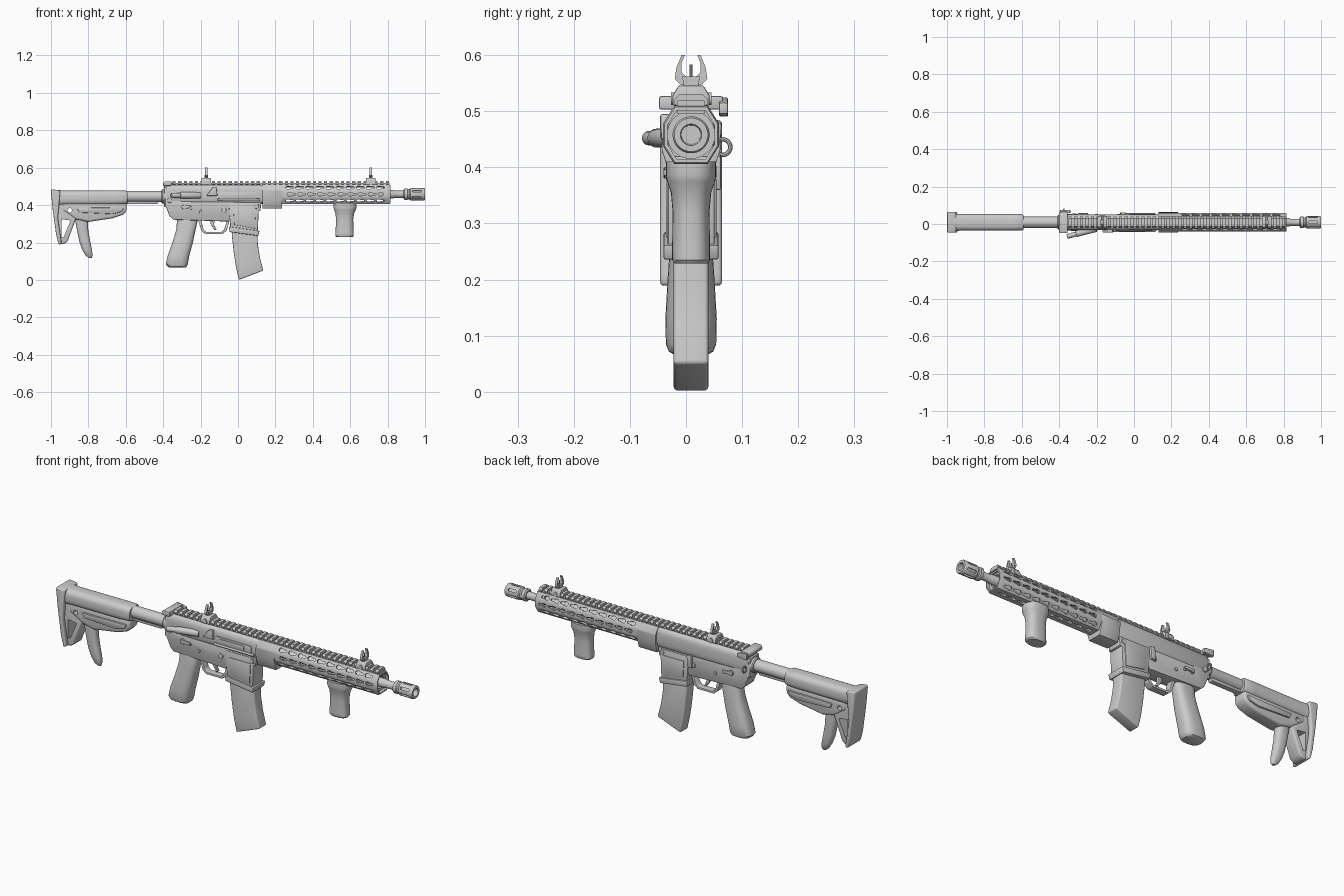
import bpy, bmesh, math
from mathutils import Vector

YC = 0.009   # centre plane of the body
ZB = 0.458   # bore height


def make(name, bm, bevel=0.0, seg=2):
    bmesh.ops.remove_doubles(bm, verts=bm.verts, dist=1e-5)
    bmesh.ops.recalc_face_normals(bm, faces=bm.faces)
    me = bpy.data.meshes.new(name)
    bm.to_mesh(me)
    bm.free()
    ob = bpy.data.objects.new(name, me)
    bpy.context.collection.objects.link(ob)
    if bevel:
        m = ob.modifiers.new("bevel", 'BEVEL')
        m.width, m.segments, m.limit_method, m.angle_limit = bevel, seg, 'ANGLE', math.radians(35)
    return ob


def extrude(bm, a, b):
    """Closed solid between two matching outlines."""
    va, vb = [bm.verts.new(p) for p in a], [bm.verts.new(p) for p in b]
    n = len(va)
    bm.faces.new(va)
    bm.faces.new(vb[::-1])
    for i in range(n):
        bm.faces.new((va[i], vb[i], vb[(i + 1) % n], va[(i + 1) % n]))


def side(name, pts, hw, bevel=0.0, y=YC, seg=2):
    """Side profile (x, z) extruded across y."""
    bm = bmesh.new()
    extrude(bm, [(x, y - hw, z) for x, z in pts], [(x, y + hw, z) for x, z in pts])
    return make(name, bm, bevel, seg)


def cross(bm, pts, x0, x1):
    """Cross-section (y, z) extruded along x."""
    extrude(bm, [(x0, YC + y, z) for y, z in pts], [(x1, YC + y, z) for y, z in pts])


def loft(name, secs, axis='x', p=2.0, n=32, closed=False):
    """Super-ellipse sections: (position, centre, radius, y radius)."""
    bm = bmesh.new()
    rings = []
    for t, c, r, ry in secs:
        ring = []
        for i in range(n):
            a = 2 * math.pi * (i + 0.5) / n
            u, v = (math.copysign(abs(f) ** (2 / p), f) for f in (math.cos(a), math.sin(a)))
            co = (t, YC + ry * v, c + r * u) if axis == 'x' else (c + r * u, YC + ry * v, t)
            ring.append(bm.verts.new(co))
        rings.append(ring)
    pairs = list(zip(rings, rings[1:])) + ([(rings[-1], rings[0])] if closed else [])
    for a, b in pairs:
        for i in range(n):
            bm.faces.new((a[i], a[(i + 1) % n], b[(i + 1) % n], b[i]))
    if not closed:
        bm.faces.new(rings[0])
        bm.faces.new(rings[-1])
    return make(name, bm)


def lathe(name, prof, z=ZB, closed=False):
    return loft(name, [(x, z, r, r) for x, r in prof], closed=closed)


def rod(name, a, b, r, n=20, bevel=0.0):
    a, b = Vector(a), Vector(b)
    bm = bmesh.new()
    bmesh.ops.create_cone(bm, cap_ends=True, segments=n, radius1=r, radius2=r, depth=(b - a).length)
    rot = (b - a).to_track_quat('Z', 'Y')
    for v in bm.verts:
        v.co = rot @ v.co + (a + b) / 2
    return make(name, bm, bevel)


def cut(ob, cutter):
    m = ob.modifiers.new("cut", 'BOOLEAN')
    m.object, m.operation, m.solver = cutter, 'DIFFERENCE', 'EXACT'
    cutter.hide_render = True
    cutters.append(cutter)


cutters = []

# Barrel and slotted muzzle
lathe("barrel", [(0.1, 0.022), (0.83, 0.022), (0.835, 0.019), (0.9, 0.019)])
muzzle = lathe("muzzle", [(0.885, 0.024), (0.89, 0.031), (0.905, 0.031), (0.91, 0.027), (0.918, 0.027), (0.923, 0.033),
                          (0.995, 0.033), (1.0, 0.030), (1.0, 0.019), (0.925, 0.017)])
bm = bmesh.new()
for k in range(6):
    a = math.radians(60 * k + 30)
    d, t = Vector((0, math.cos(a), math.sin(a))), Vector((0, -math.sin(a), math.cos(a)))
    o = Vector((0, YC, ZB))
    prof = [(0.935, -.006), (0.978, -.006), (0.982, 0), (0.978, .006), (0.935, .006), (0.931, 0)]
    extrude(bm, *[[o + d * r + t * w + Vector((x, 0, 0)) for x, w in prof] for r in (0.0225, 0.05)])
cut(muzzle, make("muzzle_cutter", bm))

# Hollow eight-sided handguard with rows of slots
half = [(.03, .052), (.05, .02), (.05, -.02), (.03, -.052)]
octo = half + [(-y, z) for y, z in reversed(half)]
bm = bmesh.new()
rings = [[bm.verts.new((x, YC + y * s, ZB + z * s)) for y, z in octo]
         for x, s in ((0.13, .84), (0.13, 1), (0.808, 1), (0.815, .95), (0.815, .84))]
for a, b in zip(rings, rings[1:] + rings[:1]):
    for i in range(8):
        bm.faces.new((a[i], a[(i + 1) % 8], b[(i + 1) % 8], b[i]))
guard = make("handguard", bm)
bm = bmesh.new()
slot = [(-.022, 0), (-.016, -.009), (-.002, -.009), (.006, -.005), (.02, -.005), (.023, 0),
        (.02, .005), (.006, .005), (-.002, .009), (-.016, .009)]
faces = [((0, -.052), -90)] + [((s * y, z), a if s > 0 else 180 - a)
                               for s in (1, -1) for y, z, a in ((.04, .036, 32), (.05, 0, 0), (.04, -.036, -32))]
for (cy, cz), deg in faces:
    a = math.radians(deg)
    d, t = Vector((0, math.cos(a), math.sin(a))), Vector((0, -math.sin(a), math.cos(a)))
    for k in range(10):
        o = Vector((0.275 + 0.054 * k + (0.01 if deg in (0, 180) else 0), YC + cy, ZB + cz))
        extrude(bm, *[[o + d * h + t * w + Vector((x, 0, 0)) for x, w in slot] for h in (-.014, .01)])
cut(guard, make("slot_cutter", bm))
lathe("handguard_ring", [(0.775, .03), (0.775, .043), (0.8, .043), (0.8, .03)], closed=True)
bm = bmesh.new()
cross(bm, [(.032, .42), (-.032, .42), (-.05, .44), (-.054, .478), (-.052, .43), (-.036, .381), (.036, .381),
           (.052, .43), (.054, .478), (.05, .44)], 0.13, 0.235)
make("handguard_clamp", bm, 0.004)

# Top rail with teeth
bm = bmesh.new()
cross(bm, [(-.024, .495), (.024, .495), (.024, .519), (-.024, .519)], -0.35, 0.81)
for k in range(39):
    x = -0.35 + 0.03 * k
    cross(bm, [(-.022, .507), (-.03, .514), (-.03, .52), (-.021, .53), (.021, .53), (.03, .52), (.03, .514), (.022, .507)],
          x, x + 0.017)
make("top_rail", bm)

# Front and rear flip-up sights
for label, sx in (("rear", -0.17), ("front", 0.71)):
    bm = bmesh.new()
    cross(bm, [(-.033, .51), (.033, .51), (.033, .528), (.022, .546), (-.022, .546), (-.033, .528)], sx - .026, sx + .026)
    make(label + "_sight_base", bm, 0.003)
    bm = bmesh.new()
    cross(bm, [(-.012, .54), (.012, .54), (.016, .562), (-.016, .562)], sx - .009, sx + .009)
    for s in (1, -1):
        cross(bm, [(s * y, z) for y, z in ((.008, .545), (.02, .548), (.029, .558), (.026, .578), (.017, .6),
                                           (.011, .6), (.017, .586), (.017, .57), (.008, .56))], sx - .006, sx + .006)
    make(label + "_sight_wings", bm)
    rod(label + "_sight_post", (sx, YC, .55), (sx, YC, .583), .0025, 10)
    rod(label + "_sight_bolt", (sx, YC - .036, .522), (sx, YC + .036, .522), .011)

# Upper receiver, side port and cover
loft("upper_receiver", [(-.385, .457, .048, .038), (-.375, .457, .053, .042), (.12, .457, .053, .043),
                        (.132, .457, .05, .04)], p=3.5)
side("port_cover", [(-.1, .432), (.1, .432), (.1, .47), (-.1, .47)], .004, .002, YC - .043)
side("port_bolt", [(-.08, .44), (.06, .44), (.06, .462), (-.08, .462)], .003, .001, YC - .047)
rod("cover_hinge", (-.11, YC - .046, .428), (.115, YC - .046, .428), .006, 12)
side("case_deflector", [(-.17, .45), (-.11, .45), (-.115, .495), (-.135, .495)], .009, .004, YC - .046)
rod("assist_housing", (-.2, YC - .034, .452), (-.31, YC - .062, .452), .017, bevel=.003)
rod("assist_button", (-.3, YC - .06, .452), (-.358, YC - .076, .452), .013, bevel=.004)
side("charging_handle", [(-.4, .503), (-.355, .503), (-.355, .527), (-.39, .527), (-.4, .52)], .057, .004)
side("charging_latch", [(-.395, .49), (-.34, .495), (-.34, .515), (-.395, .525)], .008, .003, YC + .058)

# Lower receiver and magazine well
side("lower_receiver", [(-.39, .46), (-.39, .4), (-.365, .34), (-.345, .322), (-.05, .312), (-.03, .35), (.12, .37),
                        (.125, .415), (-.3, .42), (-.345, .465)], .039, .005)
side("magazine_well", [(-.05, .41), (-.04, .262), (.105, .235), (.112, .41)], .042, .005)
side("magazine_well_lip", [(-.048, .285), (-.045, .256), (.108, .235), (.115, .262)], .049, .004)
for s, lab in ((-1, "front"), (1, "back")):
    side(lab + "_well_panel", [(-.025, .38), (-.02, .295), (.09, .275), (.095, .38)], .003, .002, YC + s * .042)
    for i, (x, z, r) in enumerate(((-.365, .425, .013), (-.2, .365, .008), (-.25, .385, .008), (.1, .392, .012),
                                   (-.29, .39, .014), (-.075, .372, .013))):
        rod(f"{lab}_pin_{i}", (x, YC + s * .03, z), (x, YC + s * .045, z), r, 16, .002)
    side(lab + "_selector", [(-.3, .38), (-.245, .385), (-.245, .396), (-.3, .4)], .004, .002, YC + s * .045)
side("bolt_catch", [(-.075, .36), (-.05, .36), (-.045, .42), (-.07, .425)], .007, .003, YC + .046)

# Trigger and its guard
side("trigger_guard", [(-.215, .325), (-.195, .262), (-.175, .245), (-.085, .245), (-.062, .262), (-.045, .315),
                       (-.06, .315), (-.074, .27), (-.09, .256), (-.17, .256), (-.184, .268), (-.198, .325)], .018, .002)
side("trigger", [(-.15, .325), (-.145, .295), (-.125, .265), (-.115, .268), (-.128, .295), (-.125, .325)], .008, .002)

# Curved magazine
side("magazine", [(-.035, .3), (-.033, .24), (-.022, .14), (-.01, .065), (.005, .0), (.135, .05), (.117, .12),
                  (.106, .19), (.102, .3)], .031, .007, seg=3)

# Rear grip and fore grip
loft("rear_grip", [(.335, -.272, .056, .03), (.31, -.272, .055, .034), (.27, -.278, .052, .037), (.2, -.296, .055, .042),
                   (.13, -.318, .058, .046), (.085, -.327, .059, .045), (.072, -.325, .052, .04),
                   (.066, -.322, .042, .03)], 'z', 2.8)
loft("fore_grip", [(.41, .572, .06, .045), (.385, .572, .062, .045), (.375, .572, .058, .043), (.355, .571, .05, .036),
                   (.32, .57, .046, .033), (.25, .57, .049, .034), (.235, .57, .049, .034), (.229, .57, .044, .03)], 'z', 2.6)

# Buffer tube, lock ring and sling loop
lathe("buffer_tube", [(-.95, .03), (-.38, .03)], .446)
lathe("lock_ring", [(-.41, .034), (-.405, .038), (-.385, .038), (-.38, .034)], .446)
side("tube_rail", [(-.6, .405), (-.43, .405), (-.42, .43), (-.6, .43)], .013, .003)
side("end_plate", [(-.395, .39), (-.375, .39), (-.375, .49), (-.395, .49)], .036, .003)
bm = bmesh.new()
ring = [[bm.verts.new((-.375 + .004 * math.sin(b), YC + .056 + (.014 + .004 * math.cos(b)) * math.cos(a),
                       .436 + (.014 + .004 * math.cos(b)) * math.sin(a)))
         for b in (2 * math.pi * j / 8 for j in range(8))] for a in (2 * math.pi * i / 24 for i in range(24))]
for i in range(24):
    for j in range(8):
        bm.faces.new((ring[i][j], ring[i - 1][j], ring[i - 1][j - 1], ring[i][j - 1]))
make("sling_loop", bm)

# Shoulder stock
loft("stock_body", [(-.975, .438, .044, .047), (-.93, .438, .04, .045), (-.65, .439, .04, .045), (-.6, .44, .038, .044),
                    (-.592, .44, .034, .04)], p=3)
low = side("stock_lower", [(-.94, .41), (-.94, .37), (-.87, .325), (-.8, .31), (-.67, .33), (-.615, .348),
                           (-.595, .37), (-.595, .41)], .036, .012, seg=3)
for s in (1, -1):
    side("stock_side_rib", [(-.86, .385), (-.85, .36), (-.67, .352), (-.62, .365), (-.61, .388)], .006, .004, YC + s * .038)
butt = side("stock_butt", [(-.99, .475), (-.93, .47), (-.925, .375), (-.865, .33), (-.912, .205), (-.93, .192),
                           (-.955, .19), (-.985, .36)], .035, .008, seg=3)
cut(butt, side("butt_cutter", [(-.945, .325), (-.895, .318), (-.932, .23), (-.943, .23)], .1))
cut(low, rod("hole_cutter", (-.9, -.1, .372), (-.9, .1, .372), .012))
cut(butt, rod("hole_cutter", (-.9, -.1, .372), (-.9, .1, .372), .012))
side("butt_pad", [(-.998, .485), (-.95, .478), (-.955, .42), (-.963, .33), (-.945, .21), (-.945, .19), (-.958, .188),
                  (-.972, .24), (-.99, .37), (-1.0, .47)], .055, .009, seg=3)

# Curved hook below the stock
loft("stock_hook", [(.37, -.838, .034, .026), (.32, -.837, .034, .026), (.26, -.83, .03, .025), (.2, -.818, .029, .023),
                    (.16, -.806, .026, .02), (.13, -.796, .018, .014), (.118, -.79, .008, .006)], 'z', 2.6)

# Bake modifiers, drop the cutters, smooth the rounded surfaces
bpy.ops.object.select_all(action='SELECT')
bpy.context.view_layer.objects.active = guard
bpy.ops.object.convert(target='MESH')
for c in cutters:
    bpy.data.objects.remove(c, do_unlink=True)
bpy.ops.object.select_all(action='SELECT')
bpy.ops.object.shade_smooth_by_angle(angle=math.radians(35))
